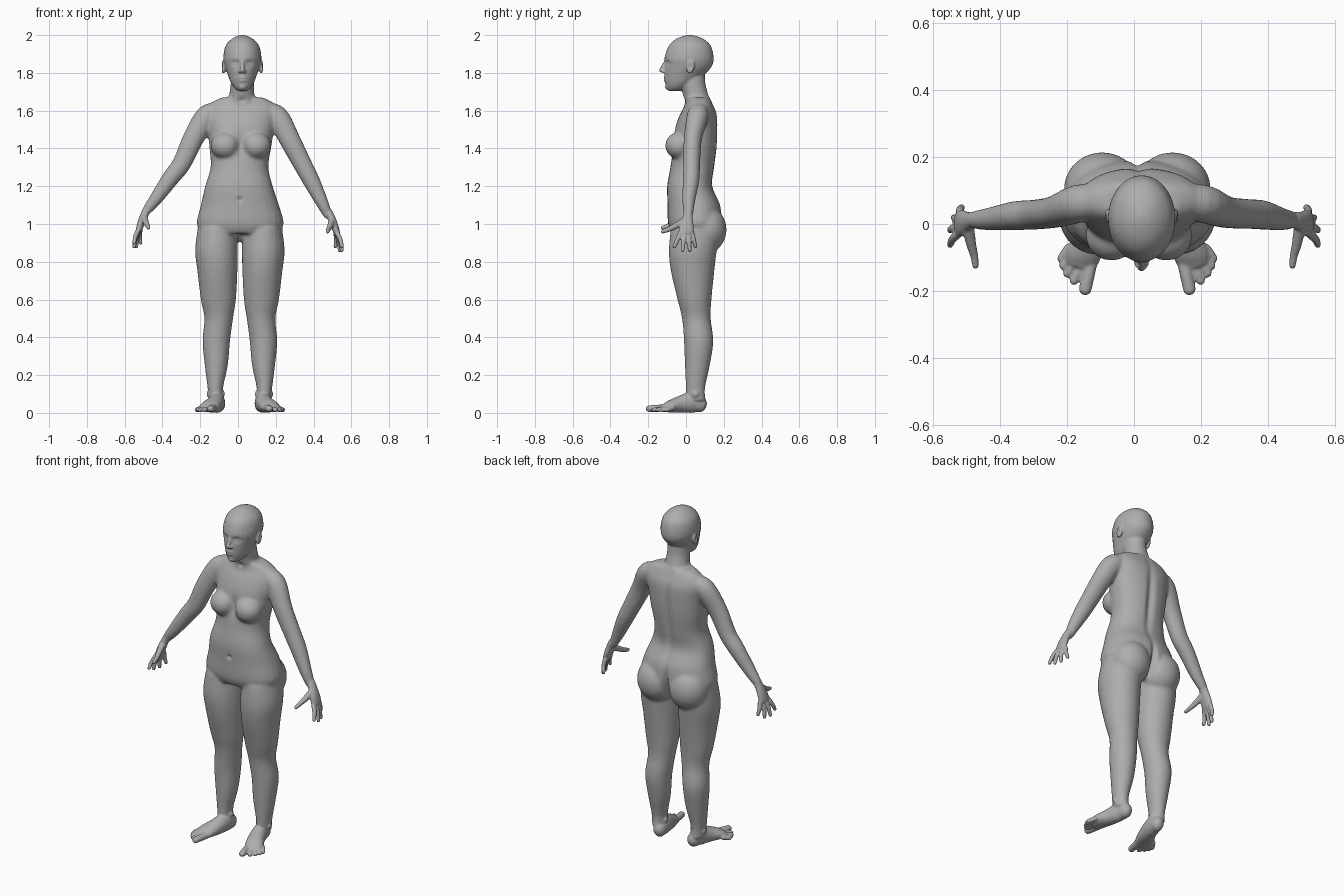
import bpy, bmesh, math
from mathutils import Vector, Matrix

cube = bpy.data.objects.get("Cube")
if cube:
    bpy.data.objects.remove(cube, do_unlink=True)

X, Y, Z = Vector((1, 0, 0)), Vector((0, 1, 0)), Vector((0, 0, 1))
MID = .01          # the body's middle plane
HEAD = .023        # the head's middle plane


def smooth_rows(rows, steps=4):
    """Catmull-Rom through rows of (x, y, z, side radius, other radius)."""
    pts = [Vector(r) for r in rows]
    pts = [pts[0]] + pts + [pts[-1]]
    out = []
    for a, b, c, d in zip(pts, pts[1:], pts[2:], pts[3:]):
        for k in range(steps):
            t = k / steps
            out.append(b + (c - a) * (t / 2)
                       + (a * 2 - b * 5 + c * 4 - d) * (t * t / 2)
                       + (b * 3 - a - c * 3 + d) * (t * t * t / 2))
    return out + [pts[-1]]


def loft(bm, rows, side=X, axis=None, dome=True, square=1, sides=28):
    """Skin of elliptical rings along a path, with rounded ends."""
    rows = smooth_rows(rows)
    centres = [Vector(r[:3]) for r in rows]
    last = len(rows) - 1
    rings = []
    for i, row in enumerate(rows):
        tangent = axis or (centres[min(i + 1, last)] - centres[max(i - 1, 0)]).normalized()
        rings.append((centres[i], tangent, row[3], row[4]))
    if dome:
        for end, sign in ((rings[0], -1), (rings[-1], 1)):
            c, t, a, b = end
            for off, s in ((.5, .87), (.85, .53), (.98, .2)):
                ring = (c + t * (sign * off * min(a, b)), t, a * s, b * s)
                rings.insert(0 if sign < 0 else len(rings), ring)
    loops = []
    for c, t, a, b in rings:
        u = (side - t * side.dot(t)).normalized()
        w = t.cross(u)
        loop = []
        for k in range(sides):
            ang = math.tau * k / sides
            co, si = math.cos(ang), math.sin(ang)
            p = u * (a * math.copysign(abs(co) ** square, co))
            q = w * (b * math.copysign(abs(si) ** square, si))
            loop.append(bm.verts.new(c + p + q))
        loops.append(loop)
    faces = [bm.faces.new(loops[0]), bm.faces.new(loops[-1])]
    for lo, hi in zip(loops, loops[1:]):
        for k in range(sides):
            n = (k + 1) % sides
            faces.append(bm.faces.new((lo[k], lo[n], hi[n], hi[k])))
    bmesh.ops.recalc_face_normals(bm, faces=faces)


def ball(bm, centre, radii, tilt=0):
    m = Matrix.Translation(centre) @ Matrix.Rotation(tilt, 4, 'X') @ Matrix.Diagonal((*radii, 1))
    bmesh.ops.create_uvsphere(bm, u_segments=28, v_segments=18, radius=1, matrix=m)


def fuse(name, bm, voxel, rounds):
    """Fuse overlapping parts into one skin and soften the joins."""
    mesh = bpy.data.meshes.new(name)
    bm.to_mesh(mesh)
    bm.free()
    ob = bpy.data.objects.new(name, mesh)
    bpy.context.collection.objects.link(ob)
    remesh = ob.modifiers.new("fuse", 'REMESH')
    remesh.mode, remesh.voxel_size = 'VOXEL', voxel
    soften = ob.modifiers.new("soften", 'SMOOTH')
    soften.factor, soften.iterations = .5, rounds
    graph = bpy.context.evaluated_depsgraph_get()
    done = bpy.data.meshes.new_from_object(ob.evaluated_get(graph))
    ob.modifiers.clear()
    ob.data = done
    return ob


def press(mesh, centre, radii, push):
    """Push the skin softly in or out around a point."""
    centre, push = Vector(centre), Vector(push)
    for v in mesh.vertices:
        d = v.co - centre
        if abs(d.z) < radii[2] * 2.5 and abs(d.x) < radii[0] * 2.5:
            v.co += push * math.exp(-sum((d[k] / radii[k]) ** 2 for k in range(3)))


bm = bmesh.new()

# Torso
loft(bm, [(.012, .045, .95, .19, .12), (.012, .047, 1.0, .23, .142),
          (.01, .042, 1.1, .207, .14), (.005, .02, 1.2, .179, .12),
          (.008, .034, 1.3, .153, .117), (.012, .046, 1.4, .163, .118),
          (.016, .054, 1.5, .175, .114), (.02, .066, 1.58, .185, .098),
          (.022, .07, 1.635, .172, .072), (.022, .066, 1.67, .11, .06)],
     axis=Z, dome=False, square=.88)

# Legs, bust and buttocks, mirrored
leg = [(.118, .05, .98, .105, .13), (.124, .036, .86, .113, .127),
       (.119, .035, .75, .106, .115), (.114, .045, .6, .093, .09),
       (.112, .055, .5, .076, .076), (.125, .067, .38, .073, .078),
       (.125, .06, .25, .061, .066), (.13, .05, .13, .041, .051),
       (.125, .052, .06, .04, .054)]
for s in (-1, 1):
    loft(bm, [(MID + s * x, y, z, a, b) for x, y, z, a, b in leg], axis=Z, dome=False)
    ball(bm, (.015 + s * .082, -.035, 1.415), (.078, .075, .072))
    ball(bm, (MID + s * .105, .105, .97), (.115, .11, .125))

# Arms: each its own path, with shared thickness
thickness = [(.05, .05), (.057, .06), (.048, .056), (.045, .05),
             (.044, .046), (.035, .036), (.026, .025)]
right_arm = [(-.12, .07, 1.595), (-.17, .06, 1.565), (-.238, .036, 1.45),
             (-.298, .028, 1.32), (-.355, .025, 1.245), (-.43, .015, 1.14), (-.485, .012, 1.07)]
left_arm = [(.15, .07, 1.595), (.21, .06, 1.565), (.272, .036, 1.45),
            (.34, .03, 1.32), (.385, .027, 1.235), (.437, .015, 1.13), (.475, .012, 1.05)]
for path in (right_arm, left_arm):
    loft(bm, [p + r for p, r in zip(path, thickness)], side=Y)

# Neck
loft(bm, [(.018, .065, 1.6, .085, .07), (.02, .052, 1.68, .068, .068),
          (HEAD, .036, 1.74, .062, .068), (HEAD, .03, 1.8, .06, .07)], axis=Z)
trunk = fuse("trunk", bm, .008, 9)

bm = bmesh.new()
bm.from_mesh(trunk.data)
bpy.data.objects.remove(trunk, do_unlink=True)

# Head
loft(bm, [(HEAD, -.06, 1.705, .022, .032), (HEAD, -.047, 1.72, .042, .057),
          (HEAD, -.03, 1.75, .062, .08), (HEAD, -.008, 1.79, .077, .106),
          (HEAD, .012, 1.835, .093, .125), (HEAD, .016, 1.88, .101, .13),
          (HEAD, .02, 1.94, .09, .113), (HEAD, .02, 1.975, .062, .08),
          (HEAD, .02, 1.994, .03, .038), (HEAD, .02, 2.001, .004, .005)],
     axis=Z, dome=False)

# Nose, nostrils and ears
loft(bm, [(HEAD, -.103, 1.865, .009, .01), (HEAD, -.116, 1.84, .01, .012),
          (HEAD, -.131, 1.813, .013, .011)])
for s in (-1, 1):
    ball(bm, (HEAD + s * .012, -.118, 1.808), (.01, .013, .009))
    ball(bm, (HEAD + s * .1, .024, 1.832), (.013, .021, .036), -.2)

# Hands: palm, thumb and four fingers
for s, drop in ((-1, 0), (1, -.02)):
    def place(rows):
        return [(s * x, y, z + drop, a, b) for x, y, z, a, b in rows]
    loft(bm, place([(.478, .012, 1.08, .024, .023), (.495, .008, 1.05, .028, .021),
                    (.511, .003, 1.01, .038, .02), (.523, 0, .975, .04, .017)]), side=Y)
    loft(bm, place([(.496, -.01, 1.035, .018, .018), (.487, -.06, 1.007, .016, .015),
                    (.478, -.095, .99, .013, .012), (.474, -.125, .98, .011, .01)]), side=Z)
    tips = [(.55, -.062, .9), (.55, -.018, .88), (.538, .02, .88), (.515, .05, .9)]
    for k, tip in enumerate(tips):
        base = Vector((.526 - .003 * k, -.03 + .021 * k, .97))
        tip = Vector(tip)
        bend = base.lerp(tip, .5) + X * .005
        loft(bm, place([(*base, .013, .013), (*bend, .012, .012), (*tip, .01, .01)]), side=Y)

# Feet: sole, ankle bones and five toes
sole = [(.113, .075, .045, .035, .043), (.12, .03, .055, .041, .055),
        (.135, -.03, .045, .046, .045), (.158, -.085, .034, .052, .032),
        (.168, -.115, .025, .048, .022)]
toe_tips = [(.156, -.2), (.19, -.175), (.21, -.153), (.222, -.13), (.228, -.108)]
for s in (-1, 1):
    loft(bm, [(MID + s * x, y, z, a, b) for x, y, z, a, b in sole])
    for edge in (-1, 1):
        ball(bm, (MID + s * (.128 + edge * .034), .05, .1), (.014, .02, .02))
    for k, (x, y) in enumerate(toe_tips):
        r = .013 if k else .019
        start = Vector((MID + s * (.138 + .017 * k), -.115 + .011 * k, .026))
        end = Vector((MID + s * x, y + .004, r + .003))
        loft(bm, [(*start, r, r), (*start.lerp(end, .5), r, r), (*end, r, r * .9)])

body = fuse("body", bm, .005, 3)
skin = body.data

# Face: eye sockets, eyes, lips, mouth line and ear hollows
for s in (-1, 1):
    press(skin, (HEAD + s * .037, -.1, 1.852), (.02, .04, .014), (0, .014, 0))
    press(skin, (HEAD + s * .037, -.09, 1.85), (.013, .04, .008), (0, -.007, 0))
    press(skin, (HEAD + s * .115, .022, 1.835), (.02, .011, .018), (-s * .01, 0, 0))
press(skin, (HEAD, -.11, 1.766), (.025, .04, .014), (0, -.008, 0))
press(skin, (HEAD, -.115, 1.766), (.022, .04, .004), (0, .006, 0))
press(skin, (HEAD, -.105, 1.72), (.02, .03, .014), (0, -.006, 0))

# Trunk: spine furrow, seat cleft, navel, breastbone and collar hollow
press(skin, (.015, .16, 1.38), (.022, .06, .2), (0, -.016, 0))
press(skin, (MID, .19, .97), (.016, .08, .1), (0, -.03, 0))
press(skin, (MID, -.1, 1.13), (.012, .04, .012), (0, .01, 0))
press(skin, (.016, -.07, 1.42), (.025, .06, .06), (0, .012, 0))
press(skin, (.022, -.01, 1.655), (.02, .04, .016), (0, .01, 0))

# One skin colour, smooth all over
grey = bpy.data.materials.new("matte grey")
grey.use_nodes = True
colour = (.42, .42, .42, 1)
grey.diffuse_color = colour
grey.node_tree.nodes["Principled BSDF"].inputs["Base Color"].default_value = colour
skin.materials.clear()
skin.materials.append(grey)
for face in skin.polygons:
    face.use_smooth = True
    face.material_index = 0
